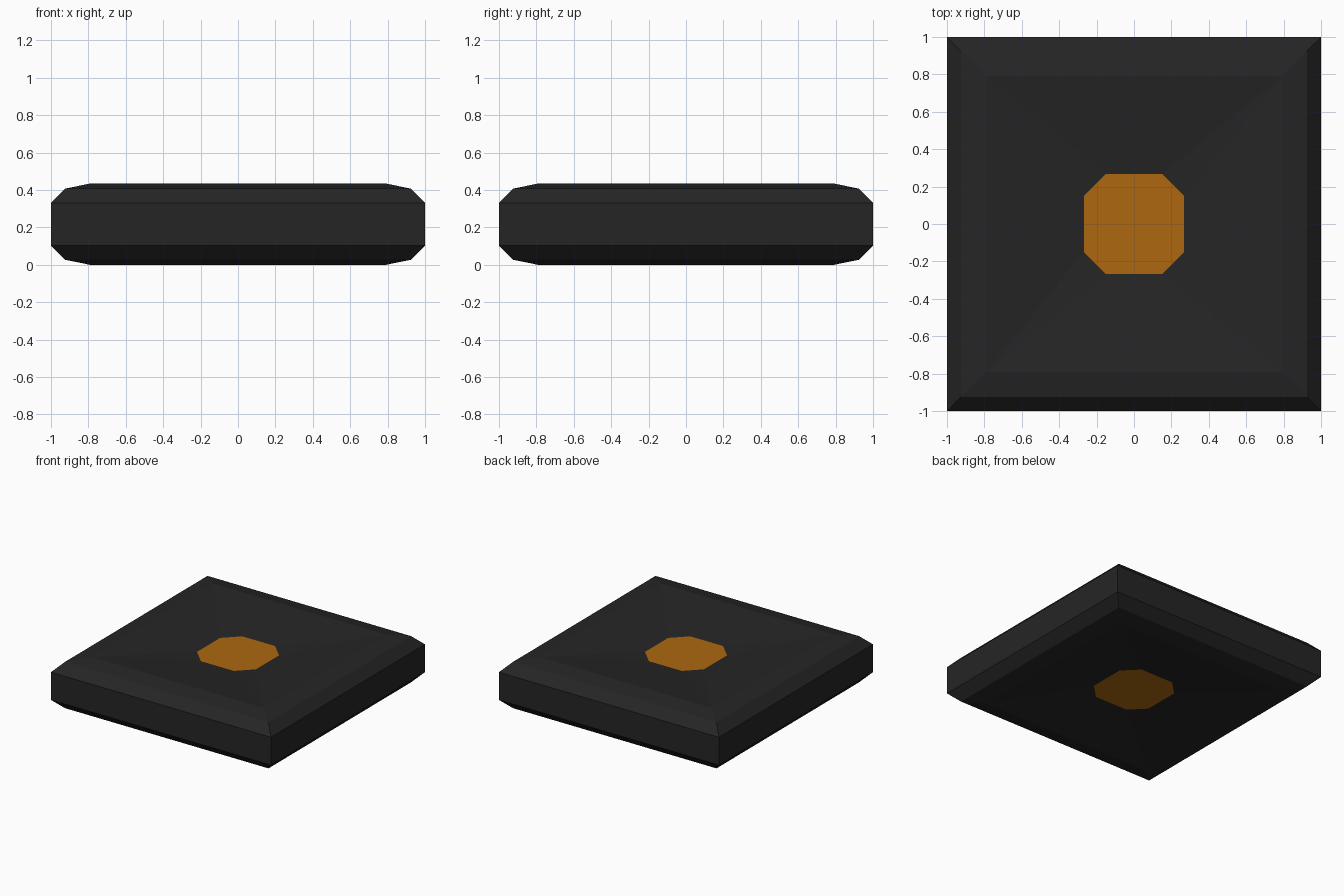
import bpy, bmesh

if "Cube" in bpy.data.objects:
    bpy.data.objects.remove(bpy.data.objects["Cube"])


def material(name, rgb):
    m = bpy.data.materials.new(name)
    m.diffuse_color = (*rgb, 1)
    m.use_nodes = True
    m.node_tree.nodes["Principled BSDF"].inputs["Base Color"].default_value = m.diffuse_color
    return m


black = material("charcoal black", (0.0185, 0.0185, 0.0185))
orange = material("burnt orange", (0.413, 0.136, 0.005))

MID = 0.2175                       # slab is symmetric about this height
PROFILE = [(1.0, 0.114), (0.925, 0.19), (0.79, 0.2175)]   # half width, height from middle
DISH = 0.152                       # height of the sunken octagon from middle
A, B = 0.268, 0.15                 # octagon half width and half flat


def square_ring(bm, r, z):
    return [bm.verts.new((x * r, y * r, z)) for x, y in ((-1, -1), (1, -1), (1, 1), (-1, 1))]


def add_side(bm, s):
    """Stepped rim, dished face and octagon for the top (s=1) or bottom (s=-1)."""
    rings = [square_ring(bm, r, MID + s * h) for r, h in PROFILE]
    for lo, hi in zip(rings, rings[1:]):
        for i in range(4):
            j = (i + 1) % 4
            bm.faces.new((lo[i], lo[j], hi[j], hi[i]))
    # octagon, two corners per square corner, anticlockwise from front left
    pts = [(-A, -B), (-B, -A), (B, -A), (A, -B), (A, B), (B, A), (-B, A), (-A, B)]
    octo = [bm.verts.new((x, y, MID + s * DISH)) for x, y in pts]
    inner = rings[-1]
    for i in range(4):
        j = (i + 1) % 4
        bm.faces.new((inner[i], octo[2 * i + 1], octo[2 * i]))
        bm.faces.new((inner[i], inner[j], octo[2 * j], octo[2 * i + 1]))
    bm.faces.new(octo).material_index = 1
    return rings[0]


# dished square slab with an orange octagon on both faces
bm = bmesh.new()
top = add_side(bm, 1)
bottom = add_side(bm, -1)
for i in range(4):
    j = (i + 1) % 4
    bm.faces.new((bottom[i], bottom[j], top[j], top[i]))
bmesh.ops.recalc_face_normals(bm, faces=bm.faces[:])
mesh = bpy.data.meshes.new("slab")
bm.to_mesh(mesh)
bm.free()
mesh.materials.append(black)
mesh.materials.append(orange)
slab = bpy.data.objects.new("dished_slab", mesh)
bpy.context.collection.objects.link(slab)
